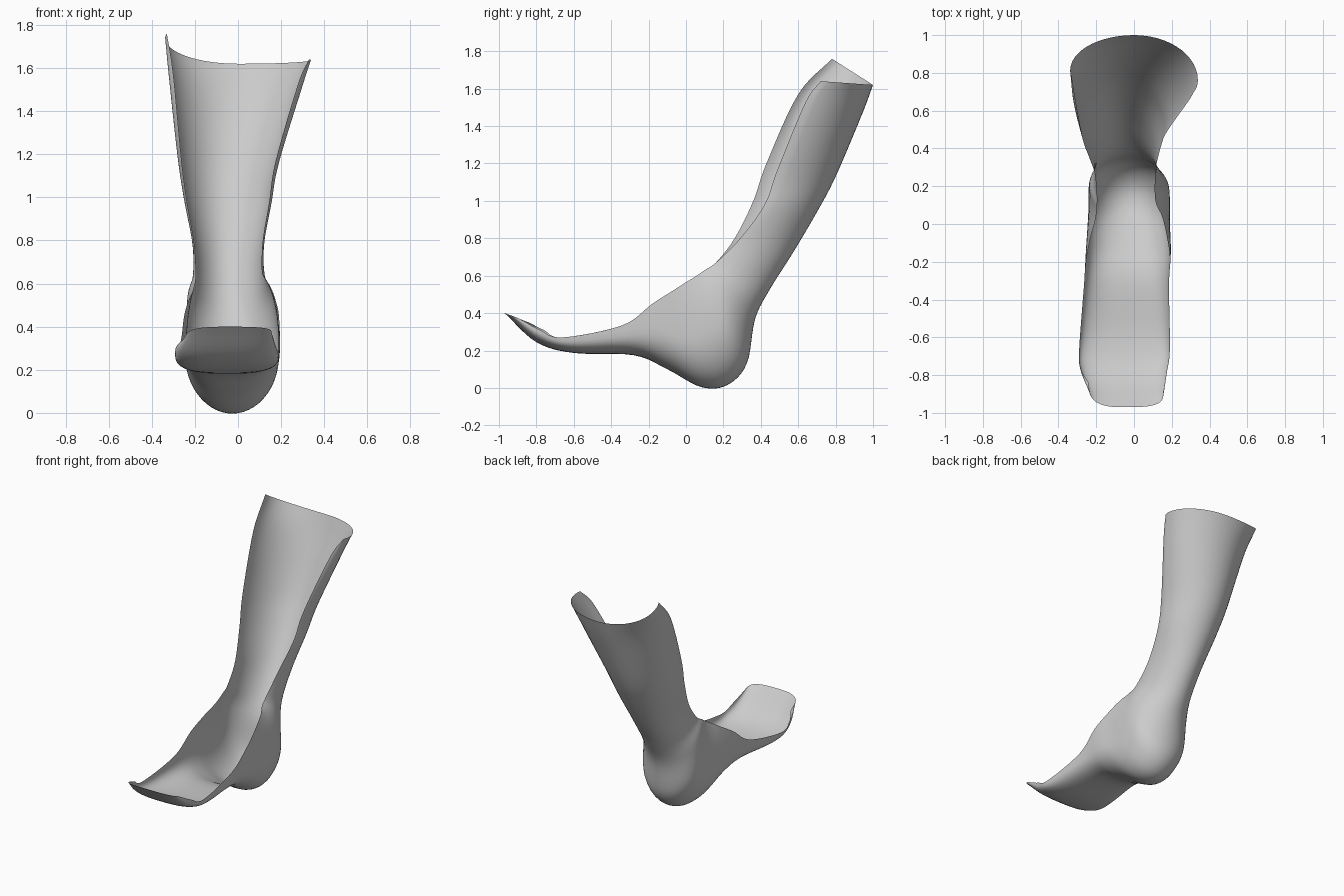
import bpy
import math
from mathutils import Vector

# Remove the default object
default = bpy.data.objects.get("Cube")
if default:
    bpy.data.objects.remove(default, do_unlink=True)

# Spine of the shell: down the calf, round the heel, along the sole to the toe (y, z)
SPINE = [(1, 1.62), (.94, 1.46), (.8, 1.13), (.7, .94), (.57, .72),
         (.45, .53), (.37, .37), (.325, .13), (.22, .015), (.08, .005),
         (-.1, .1), (-.28, .175), (-.6, .187), (-.8, .245), (-.97, .4)]

# Left trim line, from the top of the calf to the toe (x, y, z)
LEFT_EDGE = [(.33, .72, 1.64), (.28, .64, 1.53), (.175, .49, 1.17),
             (.145, .42, .98), (.115, .29, .8), (.11, .16, .67),
             (.12, .1, .63), (.145, .05, .595), (.16, 0, .565),
             (.175, -.07, .52), (.19, -.18, .45), (.185, -.34, .335),
             (.19, -.66, .27), (.175, -.78, .31), (.155, -.9, .375)]

# Right trim line: its own calf and toe, the same height as the left one between
RIGHT_CALF = [(-.33, .78, 1.76), (-.3, .6, 1.57), (-.265, .43, 1.2),
              (-.24, .36, 1), (-.205, .26, .8)]
RIGHT_FOOT_X = [-.195, -.195, -.2, -.21, -.23, -.25, -.265, -.29]
RIGHT_TOE = [(-.285, -.76, .31), (-.24, -.84, .35)]
first = len(RIGHT_CALF)
RIGHT_EDGE = (RIGHT_CALF
              + [(x, *LEFT_EDGE[first + i][1:]) for i, x in enumerate(RIGHT_FOOT_X)]
              + RIGHT_TOE)

# Section character: outward bulge, depth of the rounded part, squareness
BULGE = [.008, .02, .015, .01, .006, .015, .04, .04, .03, .015, .005, 0, 0, 0, 0]
DEPTH = [.85, .85, .8, .8, .75, .7, .6, .5, .5, .5, .6, .8, 1, 1, 1]
SQUARE = [2] * 10 + [2.2, 2.6, 3, 3, 3]

STEPS = 6        # rows between two stations
HALF = 20        # columns on each side of the spine
ROUND_PART = .65


def smooth_rail(points):
    """Pass a smooth curve through the stations."""
    pts = [Vector(p) for p in points]
    pts = [pts[0] * 2 - pts[1]] + pts + [pts[-1] * 2 - pts[-2]]
    rail = []
    for a, b, c, d in zip(pts, pts[1:], pts[2:], pts[3:]):
        for k in range(STEPS):
            t = k / STEPS
            rail.append((b * 2 + (c - a) * t
                         + (a * 2 - b * 5 + c * 4 - d) * t ** 2
                         + (b * 3 - a - c * 3 + d) * t ** 3) / 2)
    return rail + [pts[-2]]


def side_point(spine, edge, t, bulge, depth, square):
    """Point at fraction t from the spine to one trim line."""
    half_width = edge.x - spine.x
    widest = half_width + math.copysign(bulge, half_width)
    if t <= ROUND_PART:
        angle = t / ROUND_PART * math.pi / 2
        x = widest * math.sin(angle) ** (2 / square)
        rise = depth * (1 - max(math.cos(angle), 0) ** (2 / square))
    else:
        s = (t - ROUND_PART) / (1 - ROUND_PART)
        x = widest + (half_width - widest) * s * s
        rise = depth + (1 - depth) * s
    point = spine.lerp(edge, rise)
    point.x = spine.x + x
    return point


# Loft the U-shaped sections into one open sheet
spine_points = [((l[0] + r[0]) / 2, *s)
                for s, l, r in zip(SPINE, LEFT_EDGE, RIGHT_EDGE)]
rails = zip(smooth_rail(spine_points), smooth_rail(LEFT_EDGE),
            smooth_rail(RIGHT_EDGE), smooth_rail(list(zip(BULGE, DEPTH, SQUARE))))
verts = []
for spine, left, right, (bulge, depth, square) in rails:
    depth = min(depth, 1)
    for j in range(-HALF, HALF + 1):
        edge = left if j > 0 else right
        verts.append(side_point(spine, edge, abs(j) / HALF,
                                max(bulge, 0), depth, square))

cols = 2 * HALF + 1
rows = len(verts) // cols
faces = [(i * cols + j, i * cols + j + 1, (i + 1) * cols + j + 1, (i + 1) * cols + j)
         for i in range(rows - 1) for j in range(cols - 1)]
mesh = bpy.data.meshes.new("brace_shell")
mesh.from_pydata(verts, [], faces)
mesh.update()
shell = bpy.data.objects.new("brace_shell", mesh)
bpy.context.collection.objects.link(shell)

# Plain grey plastic
grey = bpy.data.materials.new("light_grey_plastic")
grey.use_nodes = True
colour = (.6, .6, .6, 1)
grey.diffuse_color = colour
grey.node_tree.nodes["Principled BSDF"].inputs["Base Color"].default_value = colour
mesh.materials.append(grey)

# Smooth shading
bpy.ops.object.select_all(action="DESELECT")
shell.select_set(True)
bpy.context.view_layer.objects.active = shell
bpy.ops.object.shade_smooth_by_angle(angle=math.radians(60))
